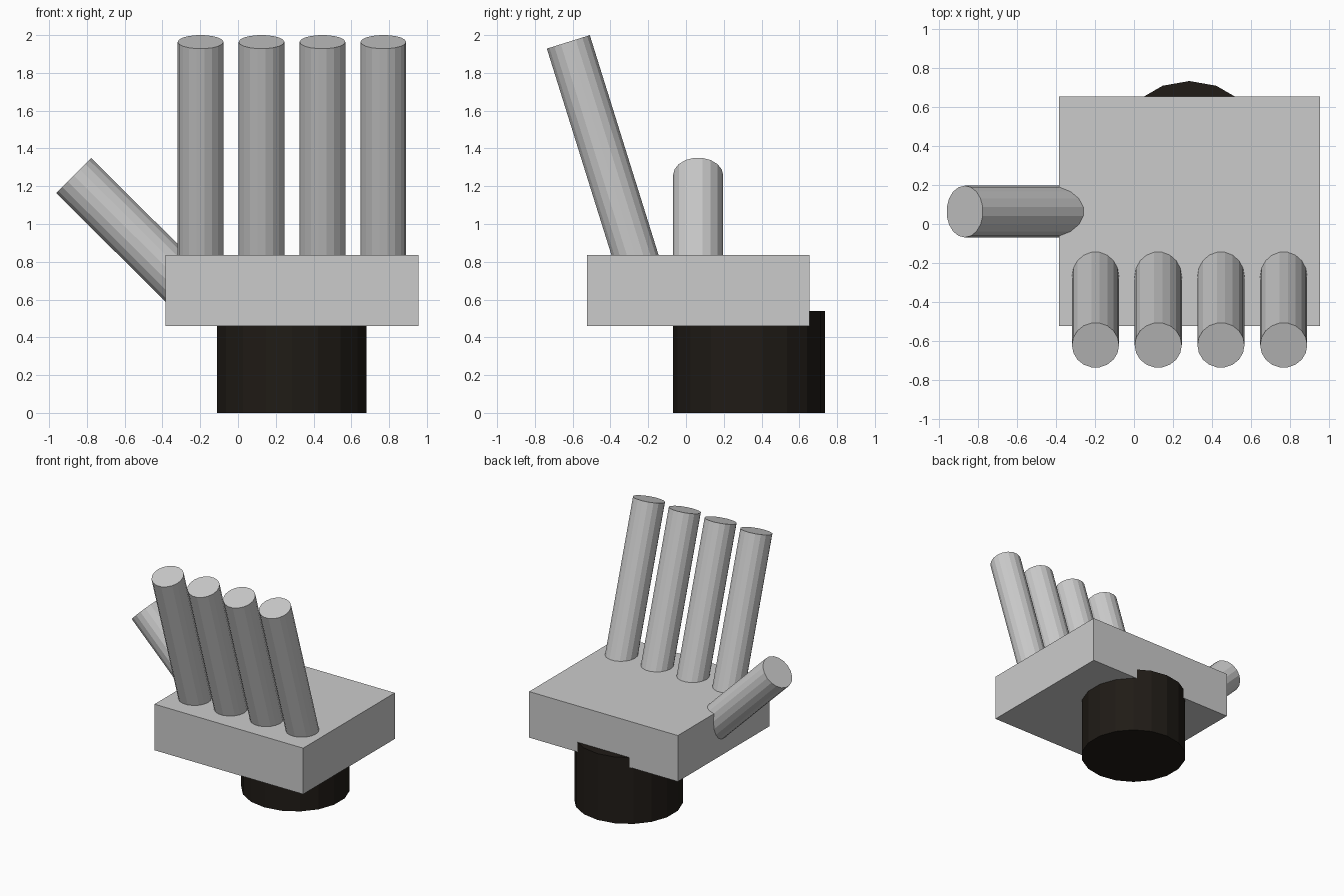
import bpy
from mathutils import Vector, Matrix

if "Cube" in bpy.data.objects:
    bpy.data.objects.remove(bpy.data.objects["Cube"])

SIDES = 18


def rod(name, start, end, radius, first_vertex):
    """Flat-sided cylinder from start to end, with one corner facing first_vertex."""
    start, end = Vector(start), Vector(end)
    axis = end - start
    bpy.ops.mesh.primitive_cylinder_add(vertices=SIDES, radius=radius, depth=axis.length)
    obj = bpy.context.object
    obj.name = name
    # Blender places the first cylinder corner on local +y
    z = axis.normalized()
    x = Vector(first_vertex).cross(z).normalized()
    y = z.cross(x)
    rot = Matrix((x, y, z)).transposed().to_4x4()
    obj.matrix_world = Matrix.Translation((start + end) / 2) @ rot
    return obj


# Palm block
bpy.ops.mesh.primitive_cube_add(size=1, location=(0.285, 0.065, 0.648))
palm = bpy.context.object
palm.name = "palm"
palm.scale = (1.34, 1.18, 0.375)

# Four fingers leaning forward
for i in range(4):
    x = -0.198 + i * 0.3225
    rod(f"finger_{i + 1}", (x, -0.19, 0.58), (x, -0.623, 1.964), 0.121, (1, 0, 0))

# Thumb leaning out to the side
rod("thumb", (-0.23, 0.064, 0.62), (-0.87, 0.064, 1.257), 0.133, (0, 1, 0))

# Dark wrist
wrist = rod("wrist", (0.285, 0.333, 0), (0.285, 0.333, 0.54), 0.402, (0, 1, 0))
dark = bpy.data.materials.new("dark_brown")
dark.diffuse_color = (0.014, 0.011, 0.008, 1)
dark.use_nodes = True
dark.node_tree.nodes["Principled BSDF"].inputs["Base Color"].default_value = dark.diffuse_color
wrist.data.materials.append(dark)
